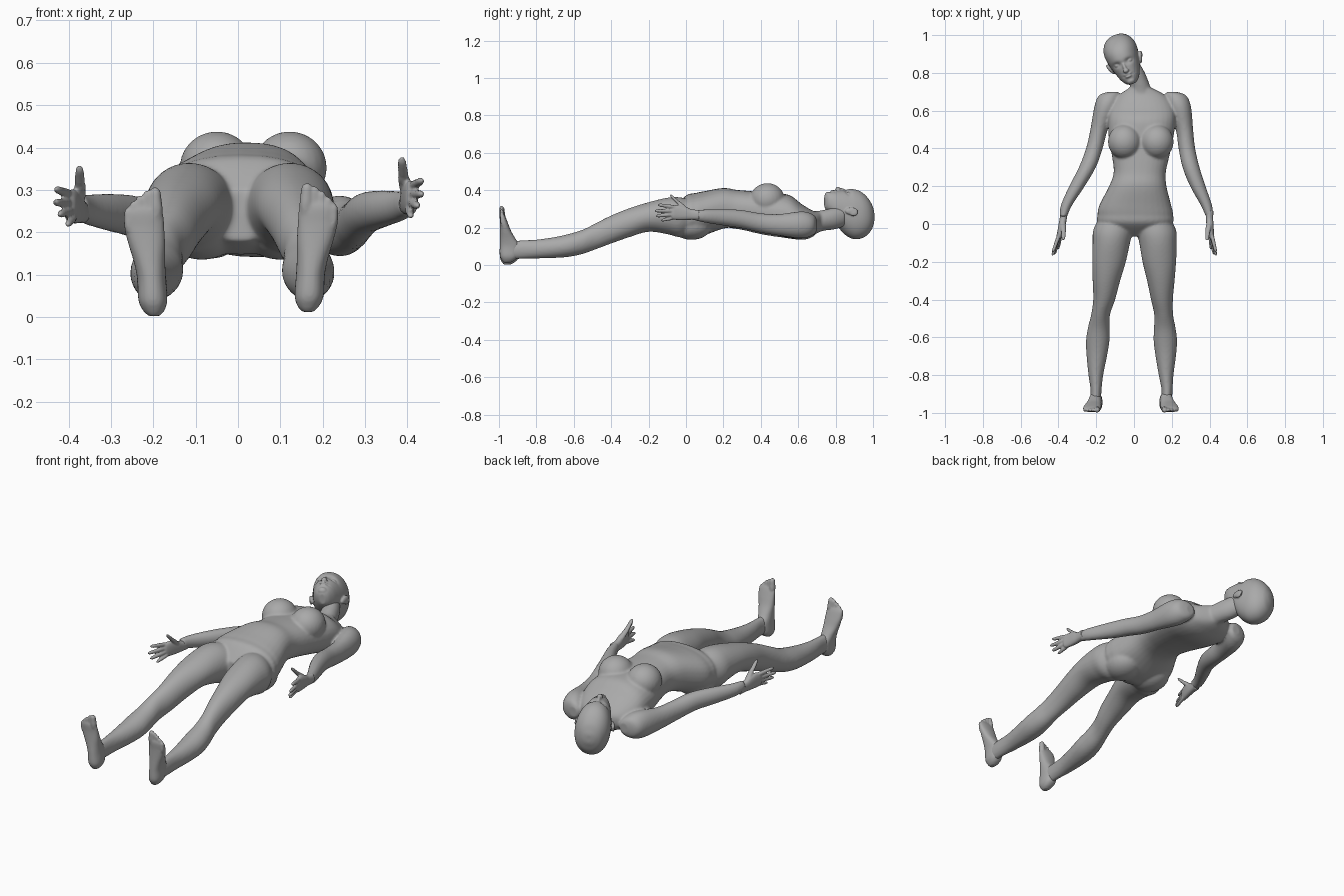
import bpy, bmesh, math
from mathutils import Vector, Matrix

cube = bpy.data.objects.get("Cube")
if cube:
    bpy.data.objects.remove(cube, do_unlink=True)

GREY = (0.4, 0.4, 0.4, 1.0)
skin = bpy.data.materials.new("mannequin grey")
skin.use_nodes = True
skin.diffuse_color = GREY
bsdf = skin.node_tree.nodes["Principled BSDF"]
bsdf.inputs["Base Color"].default_value = GREY
bsdf.inputs["Roughness"].default_value = 0.7


def spline(rows, steps):
    """Catmull-Rom interpolation through rows of numbers."""
    out = []
    for i in range(len(rows) - 1):
        p0, p1, p2, p3 = (rows[max(0, min(len(rows) - 1, i + k))] for k in (-1, 0, 1, 2))
        for s in range(steps):
            t = s / steps
            out.append([0.5 * (2 * b + (c - a) * t + (2 * a - 5 * b + 4 * c - d) * t * t
                               + (3 * b - a - 3 * c + d) * t ** 3)
                        for a, b, c, d in zip(p0, p1, p2, p3)])
    return out + [list(rows[-1])]


def loft(bm, rows, axis="Y", power=2.0, sides=32, steps=6):
    """Tube through rows of (x, y, z, half width, half depth), rings square to the axis."""
    depth = Vector((0, 0, 1)) if axis == "Y" else Vector((0, 1, 0))
    rings = []
    for x, y, z, w, d in spline(rows, steps):
        ring = []
        for k in range(sides):
            a = 2 * math.pi * k / sides
            c, s = math.cos(a), math.sin(a)
            u = math.copysign(abs(c) ** (2 / power), c) * w
            v = math.copysign(abs(s) ** (2 / power), s) * d
            ring.append(bm.verts.new(Vector((x + u, y, z)) + depth * v))
        rings.append(ring)
    for r0, r1 in zip(rings, rings[1:]):
        for k in range(sides):
            j = (k + 1) % sides
            bm.faces.new((r0[k], r0[j], r1[j], r1[k]))
    bm.faces.new(rings[0])
    bm.faces.new(rings[-1])


def blob(bm, pos, size, tilt=0.0, axis="X"):
    """Ellipsoid with the given radii."""
    m = Matrix.Translation(pos) @ Matrix.Rotation(tilt, 4, axis) @ Matrix.Diagonal((*size, 1))
    bmesh.ops.create_uvsphere(bm, u_segments=24, v_segments=16, radius=1, matrix=m)


def finger(bm, a, b, r, axis="Y"):
    """Tapered digit with round ends, from a to b."""
    a, b = Vector(a), Vector(b)
    rows = [(*a.lerp(b, t), r * f, r * f)
            for t, f in ((0, .9), (.3, 1.05), (.6, .95), (.85, .85), (.95, .6), (1, .2))]
    loft(bm, rows, axis, sides=12, steps=3)


def finish(name, bm, voxel, smooth):
    """Fuse overlapping pieces into one smooth skin."""
    bmesh.ops.recalc_face_normals(bm, faces=bm.faces)
    mesh = bpy.data.meshes.new(name)
    bm.to_mesh(mesh)
    bm.free()
    mesh.materials.append(skin)
    ob = bpy.data.objects.new(name, mesh)
    bpy.context.collection.objects.link(ob)
    rm = ob.modifiers.new("fuse", "REMESH")
    rm.mode = "VOXEL"
    rm.voxel_size = voxel
    rm.use_smooth_shade = True
    sm = ob.modifiers.new("soften", "SMOOTH")
    sm.factor = 0.5
    sm.iterations = smooth
    return ob


# Torso: y, centre x, low z, high z, half width
body = bmesh.new()
torso = [(-.065, .005, .18, .30, .06), (0, .007, .15, .372, .19), (.05, .007, .15, .385, .2),
         (.1, .007, .16, .395, .19), (.2, .02, .195, .412, .152), (.27, .03, .2, .402, .138),
         (.35, .035, .19, .395, .15), (.45, .037, .17, .385, .17), (.55, .042, .145, .375, .178),
         (.62, .045, .143, .325, .165), (.68, .043, .16, .29, .125), (.72, .035, .18, .285, .06)]
loft(body, [(x, y, (a + b) / 2, w, (b - a) / 2) for y, x, a, b, w in torso], power=2.3)
loft(body, [(.045, .64, .225, .085, .07), (.038, .69, .23, .062, .058),
            (.03, .74, .24, .052, .056), (.008, .80, .25, .05, .058), (-.01, .85, .26, .04, .05)])
for x in (-.05, .122):
    blob(body, (x, .435, .352), (.088, .092, .086))
for x in (-.085, .1):
    blob(body, (x, .03, .213), (.095, .11, .078))

# Legs: y, left x, right x, half width, low z, high z
legs = [(.05, .1, -.095, .08, .18, .34), (-.03, .118, -.111, .104, .15, .362),
        (-.1, .127, -.12, .099, .165, .36), (-.2, .134, -.132, .089, .178, .336),
        (-.3, .142, -.146, .073, .15, .305), (-.4, .148, -.158, .058, .115, .265),
        (-.48, .157, -.177, .05, .085, .225), (-.55, .163, -.187, .057, .06, .19),
        (-.62, .166, -.192, .062, .045, .168), (-.7, .168, -.197, .054, .038, .15),
        (-.8, .17, -.202, .039, .035, .136), (-.88, .175, -.201, .029, .033, .132),
        (-.94, .172, -.203, .029, .03, .13)]
# Arms: y, left x, right x, half width, centre z, half depth
arms = [(.7, .2, -.11, .025, .215, .03), (.68, .22, -.13, .056, .215, .055),
        (.62, .24, -.148, .062, .215, .072), (.5, .267, -.185, .046, .215, .058),
        (.4, .28, -.21, .044, .225, .052), (.3, .302, -.247, .045, .245, .049),
        (.2, .338, -.302, .041, .255, .044), (.1, .383, -.357, .03, .262, .035),
        (.04, .4, -.374, .02, .268, .028)]
for side in (1, 2):
    loft(body, [(r[side], r[0], (r[4] + r[5]) / 2, r[3], (r[5] - r[4]) / 2) for r in legs])
    loft(body, [(r[side], r[0], r[4] - (.008 if side == 2 else 0), r[3], r[5]) for r in arms])
finish("body", body, .007, 6)

# Hands: edge on, thumb upward, fingers fanned toward the feet
digits = [((.41, -.05, .308), (.434, -.15, .322), .0105), ((.41, -.055, .29), (.434, -.168, .290), .0105),
          ((.407, -.055, .272), (.424, -.162, .262), .0105), ((.403, -.05, .256), (.408, -.135, .238), .0095)]
for name, left in (("left_hand", True), ("right_hand", False)):
    def place(p):
        x, y, z = p
        return (x, y, z) if left else (-x + .022 + .12 * y, y, z - .02)
    hand = bmesh.new()
    palm = [(.4, .07, .268, .021, .027), (.4, .03, .27, .019, .028), (.402, 0, .276, .019, .035),
            (.406, -.04, .281, .017, .04), (.411, -.07, .281, .014, .036), (.413, -.08, .281, .006, .02)]
    loft(hand, [(*place(r[:3]), *r[3:]) for r in palm], power=2.4, steps=4)
    for a, b, r in digits:
        finger(hand, place(a), place(b), r)
    finger(hand, place((.4, .01, .29)), place((.388, -.05, .34)), .015)
    finger(hand, place((.391, -.035, .328)), place((.386, -.085, .374)), .0115)
    finish(name, hand, .004, 2)

# Feet: upright soles with five toes along the top
for name, s, dx, dz in (("left_foot", 1, 0, .01), ("right_foot", -1, -.033, 0)):
    foot = bmesh.new()
    sole = [(.165, -.957, .002, .012, .016), (.166, -.95, .015, .025, .034), (.168, -.945, .04, .034, .05),
            (.171, -.942, .09, .034, .054), (.176, -.953, .13, .037, .042), (.182, -.964, .17, .043, .03),
            (.188, -.972, .21, .047, .022), (.19, -.98, .245, .046, .016), (.19, -.983, .262, .036, .01)]
    loft(foot, [(s * x + dx, y, z + dz, w, d) for x, y, z, w, d in sole], "Z", 2.3)
    for i, (x0, x1, tip, r) in enumerate(((.16, .163, .306, .0155), (.179, .182, .299, .011),
                                          (.195, .199, .288, .0105), (.21, .214, .274, .010),
                                          (.224, .228, .256, .0095))):
        finger(foot, (s * x0 + dx, -.98, .235 + dz - .008 * i),
               (s * x1 + dx, -.986, tip + dz), r, "Z")
    finish(name, foot, .0045, 3)

# Head in its own frame: height, front, back, half width (front is +z, up is +y)
head = bmesh.new()
skull = [(0, .085, .03, .015), (.012, .103, .01, .034), (.04, .113, -.03, .053), (.075, .118, -.07, .066),
         (.11, .122, -.112, .077), (.15, .127, -.138, .086), (.19, .119, -.141, .089),
         (.225, .096, -.128, .081), (.255, .058, -.098, .06), (.27, .02, -.06, .035), (.275, 0, -.04, .012)]
loft(head, [(0, h, (f + b) / 2, w, (f - b) / 2) for h, f, b, w in skull], power=2.15, sides=64, steps=8)
# Eye sockets and mouth line pressed into the face
for cx, ch, rx, rh, press in ((-.034, .122, .02, .013, .016), (.034, .122, .02, .013, .016),
                              (0, .052, .03, .004, .006)):
    for v in head.verts:
        if v.co.z > .03:
            v.co.z -= press * math.exp(-((v.co.x - cx) / rx) ** 2 - ((v.co.y - ch) / rh) ** 2)
# Nose, lips, chin, eyelids and ears
blob(head, (0, .098, .118), (.010, .034, .015), -.28)
blob(head, (0, .078, .125), (.0155, .012, .015))
for h, w in ((.058, .022), (.045, .019)):
    blob(head, (0, h, .112), (w, .0065, .011))
blob(head, (0, .02, .092), (.024, .018, .02))
for s in (-1, 1):
    blob(head, (s * .033, .121, .094), (.017, .010, .014))
    blob(head, (s * .086, .115, .0), (.010, .034, .019), s * -.35, "Z")
    blob(head, (s * .092, .125, -.01), (.008, .022, .018), s * -.35, "Z")
lean = Matrix.Rotation(math.radians(23), 4, "Z") @ Matrix.Rotation(math.radians(-6), 4, "Y")
head.transform(Matrix.Translation((0, .745, .28)) @ lean)
finish("head", head, .0042, 2)
